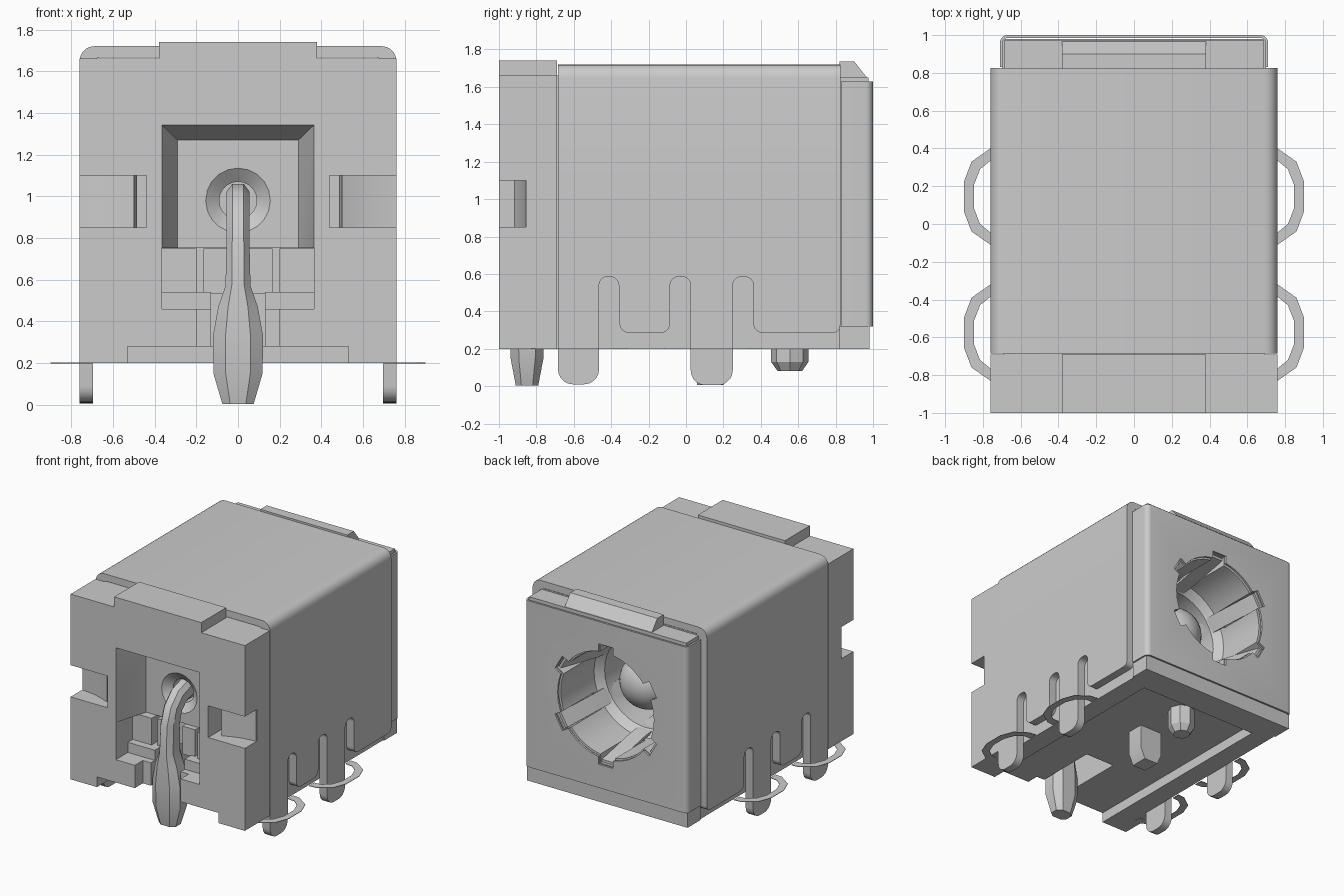
import bpy, bmesh, math
from mathutils import Vector

cube = bpy.data.objects.get("Cube")
if cube:
    bpy.data.objects.remove(cube, do_unlink=True)

grey = bpy.data.materials.new("plain_grey")
grey.use_nodes = True
grey.diffuse_color = (0.6, 0.6, 0.6, 1)
grey.node_tree.nodes["Principled BSDF"].inputs["Base Color"].default_value = (0.6, 0.6, 0.6, 1)
AXIS_Z = 0.98      # height of the socket axis
parts = []


def finish(name, bm, helper=False):
    bmesh.ops.recalc_face_normals(bm, faces=bm.faces)
    mesh = bpy.data.meshes.new(name)
    bm.to_mesh(mesh)
    bm.free()
    obj = bpy.data.objects.new(name, mesh)
    bpy.context.collection.objects.link(obj)
    mesh.materials.append(grey)
    if helper:
        obj.hide_render = True
    else:
        parts.append(obj)
    return obj


def loft(name, rings, helper=False):
    """Skin a row of point rings and cap both ends."""
    bm = bmesh.new()
    rows = [[bm.verts.new(p) for p in ring] for ring in rings]
    n = len(rows[0])
    for a, b in zip(rows, rows[1:]):
        for i in range(n):
            bm.faces.new((a[i], a[(i + 1) % n], b[(i + 1) % n], b[i]))
    bm.faces.new(rows[0])
    bm.faces.new(rows[-1])
    return finish(name, bm, helper)


def rounded(corners, steps=5):
    """Outline from (u, v) or (u, v, radius) corners."""
    out, n = [], len(corners)
    for i, c in enumerate(corners):
        p = Vector(c[:2])
        if len(c) < 3:
            out.append(p)
            continue
        a = p + (Vector(corners[i - 1][:2]) - p).normalized() * c[2]
        b = p + (Vector(corners[(i + 1) % n][:2]) - p).normalized() * c[2]
        centre = a + b - p
        for k in range(steps + 1):
            t = k / steps * math.pi / 2
            out.append(centre + (p - b) * math.cos(t) + (p - a) * math.sin(t))
    return out


def prism(name, outline, axis, lo, hi, helper=False):
    place = {"x": lambda u, v, w: (w, u, v), "y": lambda u, v, w: (u, w, v),
             "z": lambda u, v, w: (u, v, w)}[axis]
    return loft(name, [[place(p[0], p[1], w) for p in outline] for w in (lo, hi)], helper)


def box(name, x, y, z, helper=False):
    return prism(name, [(x[0], y[0]), (x[1], y[0]), (x[1], y[1]), (x[0], y[1])], "z", *z, helper)


def lathe(name, profile, helper=False, steps=40):
    """Turn (radius, y) points about the socket axis."""
    bm = bmesh.new()
    vs = [bm.verts.new((r, y, AXIS_Z)) for r, y in profile]
    es = [bm.edges.new(e) for e in zip(vs, vs[1:])]
    bmesh.ops.spin(bm, geom=vs + es, cent=(0, 0, AXIS_Z), axis=(0, 1, 0),
                   angle=2 * math.pi, steps=steps)
    bmesh.ops.remove_doubles(bm, verts=bm.verts, dist=0.0005)
    return finish(name, bm, helper)


def radial_bar(angle, r0, r1, y, w):
    """Cross-section at depth y of a bar pointing out from the socket axis."""
    out = Vector((math.cos(angle), 0, math.sin(angle)))
    side = Vector((-out.z, 0, out.x))
    return [Vector((0, y, AXIS_Z)) + out * r + side * s
            for r, s in ((r0, -w), (r1, -w), (r1, w), (r0, w))]


def span(s, a, b):
    return sorted((s * a, s * b))


def cut(targets, cutter):
    for obj in targets:
        m = obj.modifiers.new(cutter.name, "BOOLEAN")
        m.object, m.operation, m.solver = cutter, "DIFFERENCE", "EXACT"


# Plastic housing: front block with a raised middle, inner core, rear end
half = [(0.76, 0.2), (0.76, 1.66), (0.38, 1.66), (0.38, 1.74)]
front = prism("front_housing", half + [(-x, z) for x, z in reversed(half)], "y", -1, -0.69)
core = box("inner_core", (-0.69, 0.69), (-0.69, 0.82), (0.2, 1.66))
rear = box("rear_core", (-0.685, 0.685), (0.82, 0.975), (0.2, 1.65))
prism("rear_ridge", [(0.82, 1.6), (0.82, 1.735), (0.9, 1.735), (0.975, 1.64), (0.975, 1.6)],
      "x", -0.38, 0.38)
box("rear_foot", (-0.7, 0.7), (0.82, 0.98), (0.2, 0.318))

# Front cavity, pin channel and underside recess
body = [front, core]
cut(body, loft("cavity_cutter", [[(-w, y, 0.75), (w, y, 0.75), (w, y, top), (-w, y, top)]
                                 for w, y, top in ((0.368, -1.01, 1.345),
                                                   (0.29, -0.73, 1.27))], True))
for name, w, y, z in (("pocket", 0.365, -0.66, (0.54, 0.752)),
                      ("shelf", 0.365, -0.85, (0.46, 0.55)),
                      ("channel", 0.2, -0.9, (0.19, 0.47)),
                      ("slot", 0.13, -0.4, (0.18, 0.545)),
                      ("underside", 0.53, 0.75, (0.1, 0.28))):
    cut(body, box(name + "_cutter", (-w, w), (-1.01, y), z, True))
cut(body, lathe("pin_hole_cutter", [(0, -0.76), (0.16, -0.76), (0.155, -0.73), (0.09, -0.68),
                                    (0.09, -0.48), (0, -0.48)], True, 20))

# Socket bore
cut([core, rear], lathe("bore_cutter", [(0, -0.4), (0.36, -0.4), (0.36, 0.5), (0.41, 0.56),
                                        (0.41, 1.1), (0, 1.1)], True))

# Rear sheet wrapped round the core
rear_sheet = prism("rear_sheet", rounded([(-0.71, 0.83), (-0.71, 1, 0.04), (0.71, 1, 0.04),
                                          (0.71, 0.83), (0.695, 0.83), (0.695, 0.985, 0.025),
                                          (-0.695, 0.985, 0.025), (-0.695, 0.83)]),
                   "z", 0.32, 1.63)
cut([rear_sheet], lathe("sheet_hole_cutter", [(0, 0.9), (0.42, 0.9), (0.42, 1.1), (0, 1.1)], True))

# Six notches round the bore, each with a sprung finger
for k in range(6):
    a = math.radians(30 + 60 * k)
    cut([rear_sheet, rear, core],
        loft("notch_cutter", [radial_bar(a, 0.3, 0.475, y, 0.065) for y in (0.6, 1.1)], True))
    loft("contact_finger", [radial_bar(a, r, r + 0.02, y, 0.06) for r, y in (
        (0.45, 0.96), (0.375, 0.6), (0.34, 0.3), (0.345, -0.3))])

# Domed centre contact inside the bore
dome = [(0.21 * math.cos(t), 0.47 + 0.2 * math.sin(t))
        for t in (k * math.pi / 16 for k in range(8))]
lathe("centre_contact", [(0, -0.48), (0.085, -0.48), (0.085, -0.39), (0.21, -0.39)]
      + dome + [(0, 0.67)])

# Metal shell: arch over the top, side panels with slots and solder legs
prism("shell_arch", rounded([(-0.76, 1), (-0.76, 1.72, 0.07), (0.76, 1.72, 0.07), (0.76, 1),
                             (0.695, 1), (0.695, 1.665, 0.03), (-0.695, 1.665, 0.03),
                             (-0.695, 1)]), "y", -0.685, 0.825)
panel = rounded([(-0.685, 1), (-0.685, 0.01, 0.08), (-0.465, 0.01, 0.08),
                 (-0.465, 0.585, 0.045), (-0.36, 0.585, 0.045), (-0.355, 0.285, 0.05),
                 (-0.085, 0.285, 0.05), (-0.085, 0.585, 0.045), (0.025, 0.585, 0.045),
                 (0.025, 0.005, 0.08), (0.25, 0.005, 0.08), (0.25, 0.585, 0.045),
                 (0.36, 0.585, 0.045), (0.36, 0.285, 0.05), (0.825, 0.285, 0.04), (0.825, 1)])

# Flat pad outline: outer half and inner half of an oval band
outer = [(0.7, 0.26), (0.76, 0.255), (0.86, 0.185), (0.9, 0.08)]
inner = [(0.7, 0.195), (0.76, 0.19), (0.815, 0.145), (0.848, 0.06)]
band = (outer + [(x, -y) for x, y in reversed(outer)]
        + [(x, -y) for x, y in inner] + list(reversed(inner)))

for s, label in ((1, "left"), (-1, "right")):
    prism(label + "_shell_panel", panel, "x", s * 0.695, s * 0.76)
    for y0 in (-0.575, 0.145):
        prism(label + "_pad_ring", [(s * x, y + y0) for x, y in band], "z", 0.198, 0.202)
    # Side notch with a spring leaf in it
    cut([front], box("notch_cutter", span(s, 0.44, 0.78), (-1.01, -0.85), (0.85, 1.1), True))
    cut([front], box("leaf_slot_cutter", span(s, 0.44, 0.5), (-0.9, -0.75), (0.85, 1.1), True))
    prism(label + "_spring_leaf", [(s * x, y) for x, y in (
        (0.755, -0.855), (0.64, -0.87), (0.55, -0.9), (0.5, -0.92), (0.485, -0.8),
        (0.505, -0.8), (0.52, -0.845), (0.755, -0.845))], "z", 0.85, 1.1)
    # Guides beside the pin
    box(label + "_cavity_block", span(s, 0.2, 0.365), (-0.79, -0.65), (0.535, 0.75))
    box(label + "_pin_guide", span(s, 0.055, 0.165), (-0.77, -0.65), (0.53, 0.75))

# Bent front pin: (y, z, half width, half depth)
path = [(-0.49, 0.985, 0.055, 0.075), (-0.66, 0.985, 0.055, 0.075), (-0.74, 0.96, 0.055, 0.075),
        (-0.81, 0.89, 0.055, 0.075), (-0.845, 0.78, 0.055, 0.08), (-0.85, 0.57, 0.06, 0.085),
        (-0.85, 0.47, 0.095, 0.09), (-0.85, 0.33, 0.12, 0.09), (-0.85, 0.15, 0.118, 0.088),
        (-0.85, 0.003, 0.075, 0.06)]
rings = []
for i, (y, z, w, d) in enumerate(path):
    p, q = path[max(i - 1, 0)], path[min(i + 1, len(path) - 1)]
    t = Vector((q[0] - p[0], q[1] - p[1])).normalized()
    shape = [(w, -d / 2), (w, d / 2), (w / 2, d), (-w / 2, d),
             (-w, d / 2), (-w, -d / 2), (-w / 2, -d), (w / 2, -d)]
    rings.append([(u, y + t.y * v, z - t.x * v) for u, v in shape])
loft("front_pin", rings)

# Underside switch contact and locating peg
loft("switch_contact", [[(-w, 0.06, z), (w, 0.06, z), (w, 0.2, z), (-w, 0.2, z)]
                        for w, z in ((0.1, 0.35), (0.1, 0.09), (0.06, 0.005))])
loft("locating_peg", [[(r * math.cos(k * math.pi / 4), 0.555 + r * math.sin(k * math.pi / 4), z)
                       for k in range(8)] for r, z in ((0.1, 0.3), (0.1, 0.13), (0.065, 0.08))])

# Apply the cuts and shade by angle
bpy.context.view_layer.update()
for obj in parts:
    if obj.modifiers:
        graph = bpy.context.evaluated_depsgraph_get()
        mesh = bpy.data.meshes.new_from_object(obj.evaluated_get(graph))
        obj.modifiers.clear()
        obj.data = mesh
for obj in list(bpy.data.objects):
    if "_cutter" in obj.name:
        bpy.data.objects.remove(obj, do_unlink=True)
for obj in bpy.context.view_layer.objects:
    obj.select_set(obj in parts)
bpy.context.view_layer.objects.active = parts[0]
bpy.ops.object.shade_smooth_by_angle(angle=math.radians(30))
